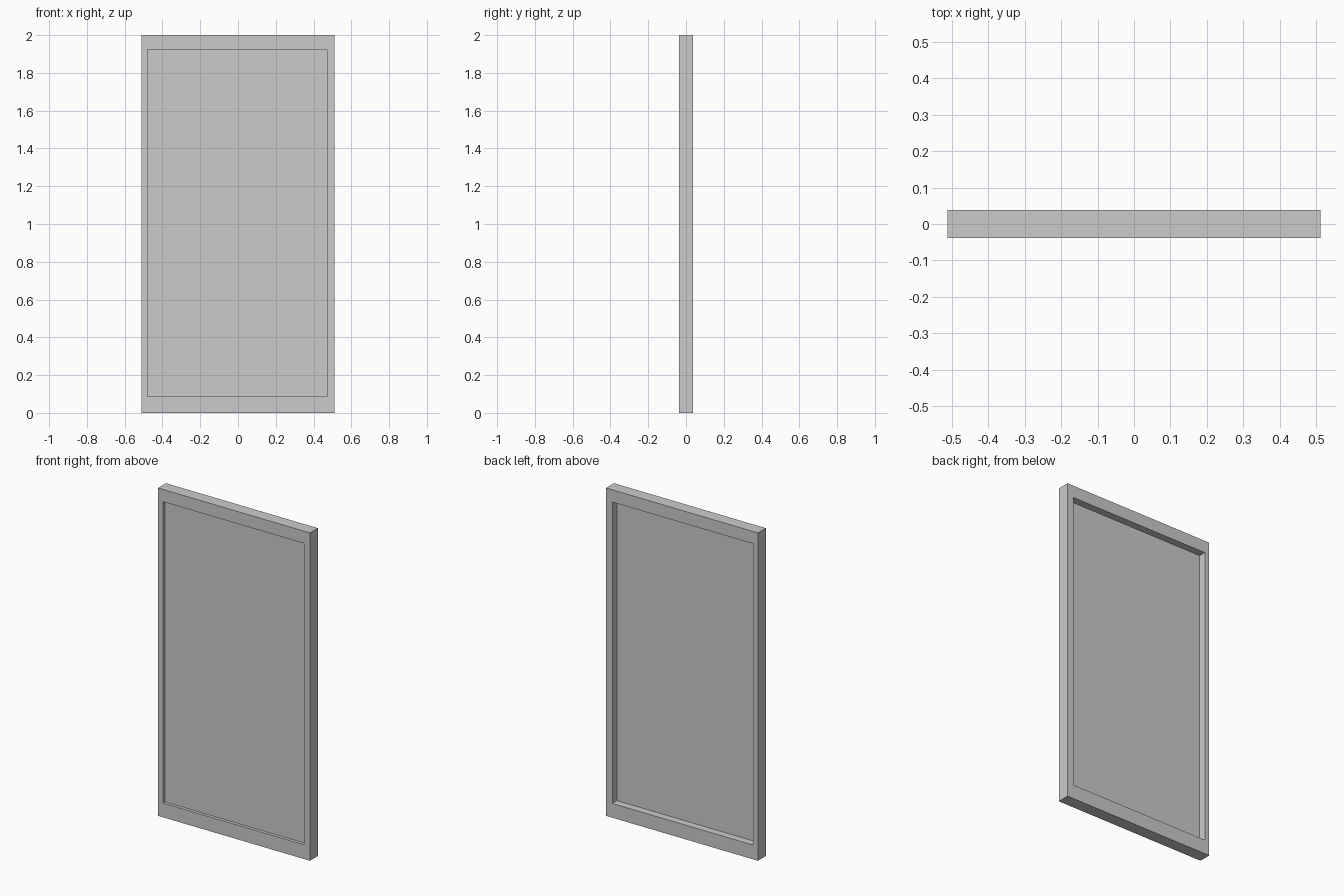
import bpy, bmesh

if "Cube" in bpy.data.objects:
    bpy.data.objects.remove(bpy.data.objects["Cube"])

HALF_DEPTH = 0.038
OUTER = (-0.512, 0.512, 0.0, 2.0)       # x min, x max, z min, z max
OPENING = (-0.48, 0.471, 0.087, 1.925)
PANEL_Y = (-0.019, -0.007)


def finish(name, bm):
    bmesh.ops.recalc_face_normals(bm, faces=bm.faces)
    mesh = bpy.data.meshes.new(name)
    bm.to_mesh(mesh)
    bm.free()
    obj = bpy.data.objects.new(name, mesh)
    bpy.context.collection.objects.link(obj)
    return obj


def ring(bm, rect, y):
    x0, x1, z0, z1 = rect
    return [bm.verts.new((x, y, z)) for x, z in
            ((x0, z0), (x1, z0), (x1, z1), (x0, z1))]


# Frame: closed rectangular loop with a rectangular section
bm = bmesh.new()
loops = [ring(bm, OUTER, -HALF_DEPTH), ring(bm, OUTER, HALF_DEPTH),
         ring(bm, OPENING, HALF_DEPTH), ring(bm, OPENING, -HALF_DEPTH)]
for a, b in zip(loops, loops[1:] + loops[:1]):
    for i in range(4):
        j = (i + 1) % 4
        bm.faces.new((a[i], a[j], b[j], b[i]))
finish("frame", bm)

# Panel: thin sheet set nearer the front, leaving a deeper recess at the back
bm = bmesh.new()
front, back = (ring(bm, OPENING, y) for y in PANEL_Y)
bm.faces.new(front)
bm.faces.new(back)
for i in range(4):
    j = (i + 1) % 4
    bm.faces.new((front[i], front[j], back[j], back[i]))
finish("panel", bm)
